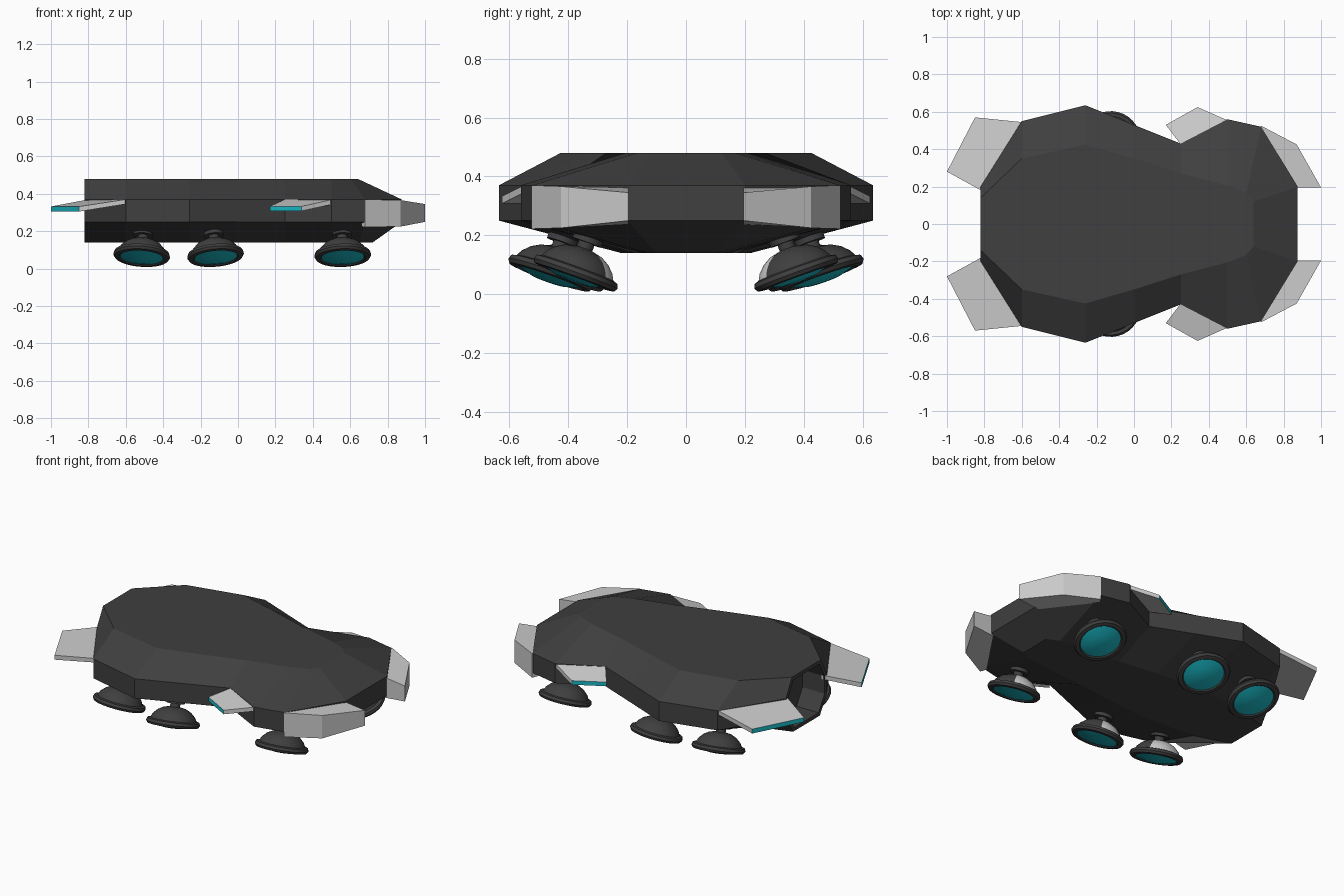
import bpy, bmesh, math
from mathutils import Matrix, Vector

cube = bpy.data.objects.get("Cube")
if cube:
    bpy.data.objects.remove(cube, do_unlink=True)


def material(name, rgb):
    m = bpy.data.materials.new(name)
    m.use_nodes = True
    m.diffuse_color = (*rgb, 1)
    bsdf = next(n for n in m.node_tree.nodes if n.type == 'BSDF_PRINCIPLED')
    bsdf.inputs["Base Color"].default_value = (*rgb, 1)
    bsdf.inputs["Roughness"].default_value = 0.6
    return m


charcoal = material("charcoal hull", (0.05, 0.05, 0.05))
silver = material("light grey panel", (0.6, 0.6, 0.6))
cyan = material("cyan glow", (0.01, 0.48, 0.56))


def finish(bm, name, mats, smooth=None):
    bmesh.ops.recalc_face_normals(bm, faces=bm.faces)
    mesh = bpy.data.meshes.new(name)
    bm.to_mesh(mesh)
    bm.free()
    for m in mats:
        mesh.materials.append(m)
    ob = bpy.data.objects.new(name, mesh)
    bpy.context.collection.objects.link(ob)
    if smooth:
        bpy.ops.object.select_all(action='DESELECT')
        ob.select_set(True)
        bpy.context.view_layer.objects.active = ob
        bpy.ops.object.shade_smooth_by_angle(angle=math.radians(smooth))
    return ob


# Hull: eight stations, each with a roof, side and floor (x, half width)
roof = [(-.82, .14), (-.6, .35), (-.26, .425), (0, .35),
        (.25, .27), (.5, .205), (.6, .165), (.64, .12)]
side = [(-.82, .2), (-.6, .55), (-.26, .635), (0, .53),
        (.25, .43), (.5, .56), (.68, .52), (.875, .2)]
floor = [(-.82, .13), (-.6, .2), (-.26, .22), (0, .2),
         (.25, .17), (.5, .15), (.65, .13), (.72, .1)]


def build_hull():
    bm = bmesh.new()
    rings = []
    for r, s, f in zip(roof, side, floor):
        half = [(*r, .48), (*s, .37), (*s, .25), (*f, .14)]
        loop = half + [(x, -y, z) for x, y, z in reversed(half)]
        rings.append([bm.verts.new(p) for p in loop])
    for a, b in zip(rings, rings[1:]):
        for i in range(8):
            j = (i + 1) % 8
            bm.faces.new((a[i], a[j], b[j], b[i]))
    nose = rings[-1]
    for i in range(3):
        bm.faces.new((nose[i], nose[i + 1], nose[6 - i], nose[7 - i]))
    tail = bm.faces.new(rings[0])
    bmesh.ops.recalc_face_normals(bm, faces=bm.faces)
    # Recessed exhaust opening in the tail
    bmesh.ops.inset_region(bm, faces=[tail], thickness=.025)
    for v in tail.verts:
        v.co.x = -.82
    out = bmesh.ops.extrude_discrete_faces(bm, faces=[tail])
    for v in out["faces"][0].verts:
        v.co.x += .15
    finish(bm, "hull", [charcoal])


def slab(name, points, mats, glow_edge=None):
    """Closed plate from (x, y, bottom, top) corners."""
    bm = bmesh.new()
    low = [bm.verts.new((x, y, b)) for x, y, b, t in points]
    high = [bm.verts.new((x, y, t)) for x, y, b, t in points]
    bm.faces.new(low[::-1])
    bm.faces.new(high)
    for i in range(len(points)):
        j = (i + 1) % len(points)
        f = bm.faces.new((low[i], low[j], high[j], high[i]))
        if i == glow_edge:
            f.material_index = 1
    finish(bm, name, mats)


rear_fin = [(-.8, .17, .345, .37), (-1, .28, .305, .332),
            (-.85, .57, .305, .332), (-.6, .545, .345, .37)]
waist_fin = [(.25, .425, .345, .37), (.17, .53, .308, .333),
             (.34, .625, .308, .333), (.51, .55, .345, .37)]
bumper = [(.68, .525, .222, .37), (.87, .425, .225, .366),
          (1, .195, .25, .345), (.86, .195, .237, .362), (.66, .49, .225, .368)]

# Hover pod profile (radius, height, material of the band above it)
profile = [(0, -.03, 2), (.06, -.026, 2), (.115, -.01, 0), (.122, -.016, 0),
           (.144, -.013, 0), (.152, 0, 0), (.147, .015, 0), (.13, .02, 1),
           (.118, .042, 1), (.095, .065, 1), (.065, .082, 1), (.028, .09, 0),
           (.028, .112, 0), (.052, .112, 0), (.052, .132, 0), (0, .132, 0)]


def pod(name, x, y, heading):
    """Disc pod tilted so its glowing underside faces outward and down."""
    bm = bmesh.new()
    steps = 32
    verts = [bm.verts.new((r, 0, z)) for r, z, m in profile]
    edges = [bm.edges.new(p) for p in zip(verts, verts[1:])]
    bmesh.ops.spin(bm, geom=verts + edges, cent=(0, 0, 0), axis=(0, 0, 1),
                   angle=math.tau, steps=steps)
    bmesh.ops.remove_doubles(bm, verts=bm.verts, dist=.0005)
    for f in bm.faces:
        z = f.calc_center_median().z
        c = f.calc_center_median()
        r = c.xy.length
        inward = abs(math.atan2(c.y, -c.x)) < .8
        if z < -.008 and r < .115:
            f.material_index = 2
        elif .02 < z < .09 and r > .03 and inward:
            f.material_index = 1
    turn = Matrix.Rotation(heading, 4, 'Z') @ Matrix.Rotation(math.radians(-20), 4, 'Y')
    bm.transform(Matrix.Translation(Vector((x, y, .07))) @ turn)
    finish(bm, name, [charcoal, silver, cyan], 35)


build_hull()
for label, s in (("left", 1), ("right", -1)):
    def flip(pts):
        return [(x, s * y, b, t) for x, y, b, t in pts]

    slab("rear_fin_" + label, flip(rear_fin), [silver, cyan], 1)
    slab("waist_fin_" + label, flip(waist_fin), [silver, cyan], 1)
    slab("front_bumper_" + label, flip(bumper), [silver])
    for place, x, y, lean in (("rear", -.515, .42, -.2),
                              ("middle", -.12, .46, .25),
                              ("front", .56, .375, .1)):
        pod(place + "_pod_" + label, x, s * y, math.atan2(s, lean))
